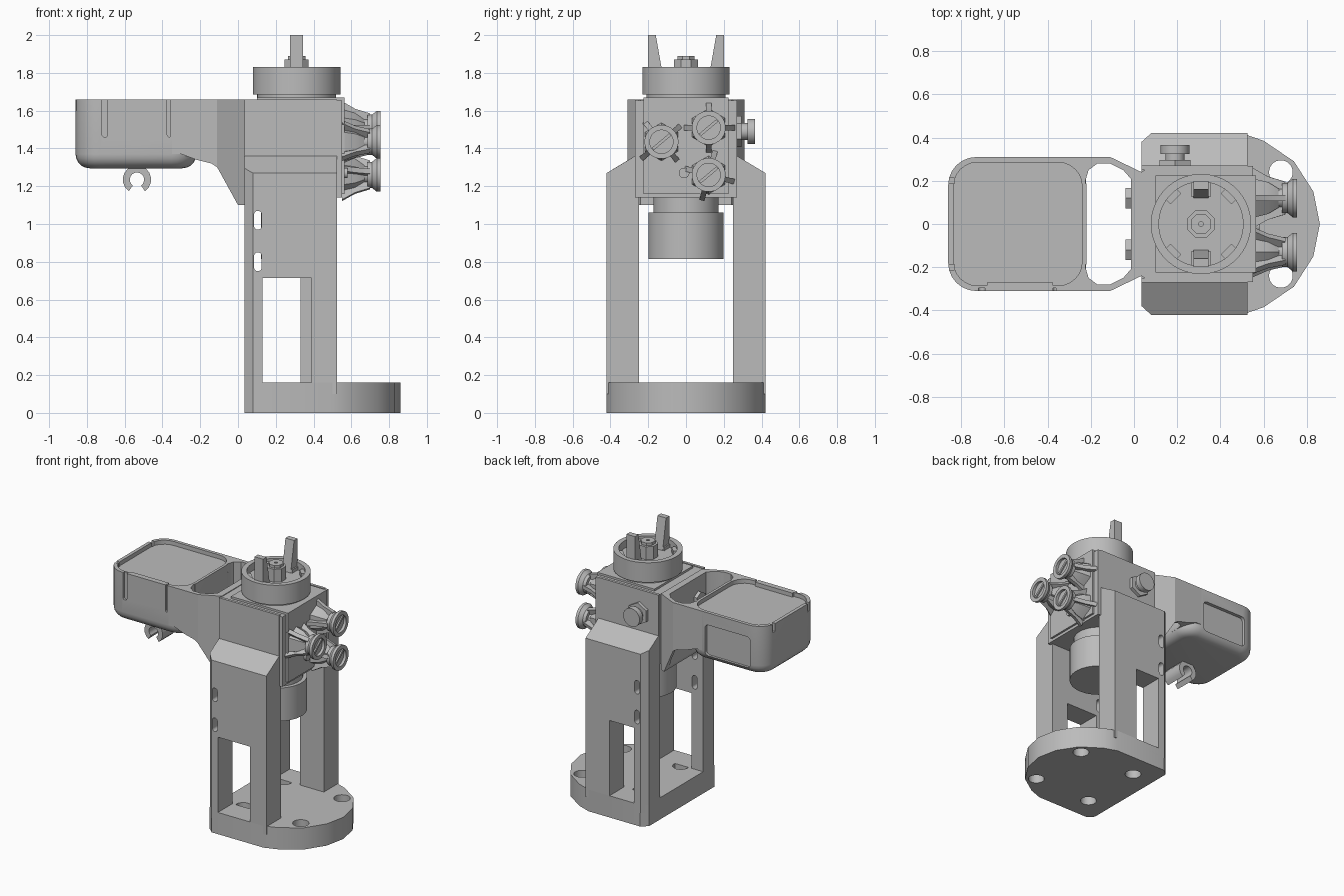
import bpy, bmesh, math
from mathutils import Matrix, Vector

if "Cube" in bpy.data.objects:
    bpy.data.objects.remove(bpy.data.objects["Cube"])

grey = bpy.data.materials.new("plain grey")
grey.use_nodes = True
grey.diffuse_color = (0.5, 0.5, 0.5, 1)
grey.node_tree.nodes["Principled BSDF"].inputs["Base Color"].default_value = (0.5, 0.5, 0.5, 1)

PLACE = {"x": lambda u, v, h: (h, u, v), "y": lambda u, v, h: (u, h, v),
         "z": lambda u, v, h: (u, v, h)}


def finish(name, bm):
    bmesh.ops.recalc_face_normals(bm, faces=bm.faces)
    mesh = bpy.data.meshes.new(name)
    bm.to_mesh(mesh)
    bm.free()
    obj = bpy.data.objects.new(name, mesh)
    bpy.context.collection.objects.link(obj)
    mesh.materials.append(grey)
    return obj


def prism(name, pts, axis, a, b):
    """Extrude a flat outline along an axis from a to b."""
    bm = bmesh.new()
    lo, hi = [[bm.verts.new(PLACE[axis](u, v, h)) for u, v in pts] for h in (a, b)]
    bm.faces.new(lo)
    bm.faces.new(hi)
    for i in range(len(pts)):
        j = (i + 1) % len(pts)
        bm.faces.new((lo[i], lo[j], hi[j], hi[i]))
    return finish(name, bm)


def box(name, x0, x1, y0, y1, z0, z1):
    return prism(name, [(x0, y0), (x1, y0), (x1, y1), (x0, y1)], "z", z0, z1)


def lathe(name, centre, axis, profile, n=40):
    """Revolve (radius, height) pairs around an axis and cap both ends."""
    bm = bmesh.new()
    rings = []
    for r, h in profile:
        ring = []
        for i in range(n):
            t = math.tau * (i + 0.5) / n
            ring.append(bm.verts.new(PLACE[axis](
                centre[0] + r * math.cos(t), centre[1] + r * math.sin(t), h)))
        rings.append(ring)
    for p, q in zip(rings, rings[1:]):
        for i in range(n):
            j = (i + 1) % n
            bm.faces.new((p[i], p[j], q[j], q[i]))
    bm.faces.new(rings[0])
    bm.faces.new(rings[-1])
    return finish(name, bm)


def rounded(x0, x1, y0, y1, r, n=6):
    pts = []
    corners = [(x1 - r, y1 - r), (x0 + r, y1 - r), (x0 + r, y0 + r), (x1 - r, y0 + r)]
    for k, (cx, cy) in enumerate(corners):
        for i in range(n + 1):
            t = math.pi / 2 * (k + i / n)
            pts.append((cx + r * math.cos(t), cy + r * math.sin(t)))
    return pts


def apply_modifiers(obj):
    graph = bpy.context.evaluated_depsgraph_get()
    mesh = bpy.data.meshes.new_from_object(obj.evaluated_get(graph))
    obj.modifiers.clear()
    obj.data = mesh


def cut(obj, *cutters, operation="DIFFERENCE"):
    for c in cutters:
        mod = obj.modifiers.new("cut", "BOOLEAN")
        mod.operation, mod.solver, mod.object = operation, "EXACT", c
    apply_modifiers(obj)
    for c in cutters:
        bpy.data.objects.remove(c)


def mirrored(half):
    return half + [(x, -y) for x, y in reversed(half) if y]


# Foot plate with four bolt holes
base = prism("base_plate", mirrored([(0.035, 0.38), (0.08, 0.42), (0.5, 0.42), (0.6, 0.385),
             (0.74, 0.29), (0.83, 0.15), (0.86, 0)]), "z", 0, 0.16)
cut(base, *[lathe("hole", (x, y), "z", [(0.055, -0.1), (0.055, 0.3)], 24)
            for x in (0.21, 0.68) for y in (-0.24, 0.24)])

# Side columns with window, adjusting slots and chamfered corner
for s, name, edge in ((-1, "front_column", 0.39), (1, "back_column", 0.33)):
    col = prism(name, [(s * y, z) for y, z in [(0.25, 0.1), (0.42, 0.1), (0.42, 1.27),
                (0.27, 1.36), (0.27, 1.66), (0.25, 1.66)]], "x", 0.035, 0.525)
    window = box("window", 0.13, edge, s * 0.2, s * 0.5, 0.16, 0.715)
    slots = [prism("slot", rounded(0.085, 0.125, z, z + 0.1, 0.0195), "y", s * 0.2, s * 0.5)
             for z in (0.75, 0.97)]
    corner = prism("corner", [(0.0, s * 0.345), (0.12, s * 0.46), (0.0, s * 0.46)], "z", 0.05, 1.5)
    cut(col, window, corner, *slots)

# Head block, cover plate and motor
prism("head_block", mirrored([(0.035, 0.24), (0.08, 0.269), (0.55, 0.269)]), "z", 1.14, 1.655)
box("head_cover", 0.1, 0.565, -0.225, 0.225, 1.16, 1.67)
lathe("motor", (0.32, 0), "z", [(0.2, 0.815), (0.2, 1.06), (0.172, 1.06), (0.172, 1.15)])

# Turntable with recessed top, ledges, jaws and hub
C = 0.31
lathe("turntable", (C, 0), "z", [(0.21, 1.65), (0.21, 1.685), (0.232, 1.685), (0.232, 1.83),
      (0.195, 1.83), (0.195, 1.775), (0.01, 1.775)], 48)
for k in range(4):
    ledge = box("rim_ledge", 0.165, 0.205, -0.035, 0.035, 1.77, 1.81)
    ledge.data.transform(Matrix.Translation((C, 0, 0)) @ Matrix.Rotation(math.pi * (k + 0.5) / 2, 4, "Z"))
for s, name in ((-1, "front_jaw"), (1, "back_jaw")):
    prism(name, [(s * y, z) for y, z in [(0.2, 1.77), (0.2, 2.0), (0.16, 2.0), (0.13, 1.83),
          (0.12, 1.77)]], "x", C - 0.035, C + 0.035)
    box(name + "_foot", C - 0.045, C + 0.045, s * 0.125, s * 0.21, 1.77, 1.8)
lathe("hub", (C, 0), "z", [(0.068, 1.77), (0.068, 1.87), (0.05, 1.87), (0.05, 1.89),
      (0.012, 1.89), (0.012, 1.88)], 8)

# Knob with hexagonal nut on the back of the head
lathe("knob_nut", (0.19, 1.49), "y", [(0.082, 0.26), (0.082, 0.295)], 6)
lathe("knob", (0.19, 1.49), "y", [(0.045, 0.28), (0.045, 0.325), (0.067, 0.325), (0.067, 0.365)], 24)

# Cup at the end of the arm: rounded tray with soft bottom edge
cup = prism("cup", rounded(-0.86, -0.22, -0.31, 0.31, 0.13), "z", 1.295, 1.66)
bm = bmesh.new()
bm.from_mesh(cup.data)
low = [e for e in bm.edges if all(v.co.z < 1.4 for v in e.verts)]
bmesh.ops.bevel(bm, geom=low, offset=0.075, segments=5, profile=0.5, affect="EDGES")
bm.to_mesh(cup.data)
bm.free()


def pocket():
    return prism("pocket", rounded(-0.835, -0.24, -0.285, 0.285, 0.11), "z", 1.63, 1.8)


grooves = [prism("groove", rounded(x - 0.015, x + 0.015, 1.46, 1.8, 0.0145), "y", -0.4, -0.295)
           for x in (-0.705, -0.36)]
notches = [box("notch", x - 0.05, x + 0.05, y - 0.012, y + 0.012, 1.6, 1.8)
           for x in (-0.88, -0.21) for y in (-0.2, 0.2)]
panel = prism("panel", rounded(-0.74, -0.37, 1.34, 1.57, 0.03), "y", 0.285, 0.4)
cut(cup, pocket(), panel, *grooves, *notches)
box("clip_bar", -0.68, -0.375, -0.309, -0.27, 1.6, 1.66)

# Forked arm between cup and head
arm = prism("arm", [(-0.42, 1.66), (0.035, 1.66), (0.035, 1.1), (0, 1.1), (-0.11, 1.3),
            (-0.14, 1.32), (-0.22, 1.34), (-0.3, 1.37), (-0.42, 1.37)], "y", -0.4, 0.4)
plan = prism("plan", mirrored([(-0.36, 0.3099), (-0.11, 0.3099), (0.035, 0.24)]), "z", 1, 1.8)
cut(arm, plan, operation="INTERSECT")
gap = prism("gap", mirrored([(-0.225, 0.2), (-0.21, 0.25), (-0.17, 0.28), (-0.11, 0.28),
            (-0.05, 0.25), (-0.015, 0.21)]), "z", 1, 1.9)
cut(arm, gap, pocket())
for y in (-0.12, 0.12):
    lathe("arm_bolt", (y, 1.5), "x", [(0.055, -0.04), (0.055, 0)], 6)

# Open hook under the cup
arc = [math.radians(-55 + 290 * i / 14) for i in range(15)]
outline = [(-0.535 + r * math.cos(t), 1.235 + r * math.sin(t))
           for r, ts in ((0.075, arc), (0.038, arc[::-1])) for t in ts]
prism("hook", outline, "y", -0.22, -0.06)
box("hook_root", -0.58, -0.49, -0.22, -0.06, 1.28, 1.32)

# Three nozzles with finned sockets on the side of the head
for y, z, turn in ((-0.13, 1.435, 40), (0.12, 1.51, 0), (0.12, 1.26, 75)):
    lathe("nozzle_socket", (y, z), "x", [(0.105, 0.55), (0.085, 0.62), (0.05, 0.67)], 6)
    lathe("nozzle", (y, z), "x", [(0.045, 0.65), (0.045, 0.685), (0.07, 0.685), (0.07, 0.71),
          (0.09, 0.735), (0.09, 0.755), (0.062, 0.755), (0.062, 0.735), (0.01, 0.735)], 24)
    at = Matrix.Translation((0, y, z))
    bar = box("nozzle_slot_bar", 0.73, 0.745, -0.06, 0.06, -0.008, 0.008)
    bar.data.transform(at @ Matrix.Rotation(math.radians(40), 4, "X"))
    for k in range(4):
        fin = prism("nozzle_fin", [(0.55, 0), (0.55, 0.14), (0.62, 0.1), (0.7, 0.075), (0.68, 0)],
                    "y", -0.014, 0.014)
        fin.data.transform(at @ Matrix.Rotation(math.radians(turn + 90 * k), 4, "X"))
lathe("side_stub", (-0.01, 1.27), "x", [(0.028, 0.55), (0.028, 0.58)], 20)

# Smooth round parts, keep hard edges
bpy.ops.object.select_all(action="DESELECT")
for obj in bpy.context.collection.objects:
    if obj.type == "MESH":
        obj.select_set(True)
        bpy.context.view_layer.objects.active = obj
bpy.ops.object.shade_smooth_by_angle(angle=math.radians(25))
